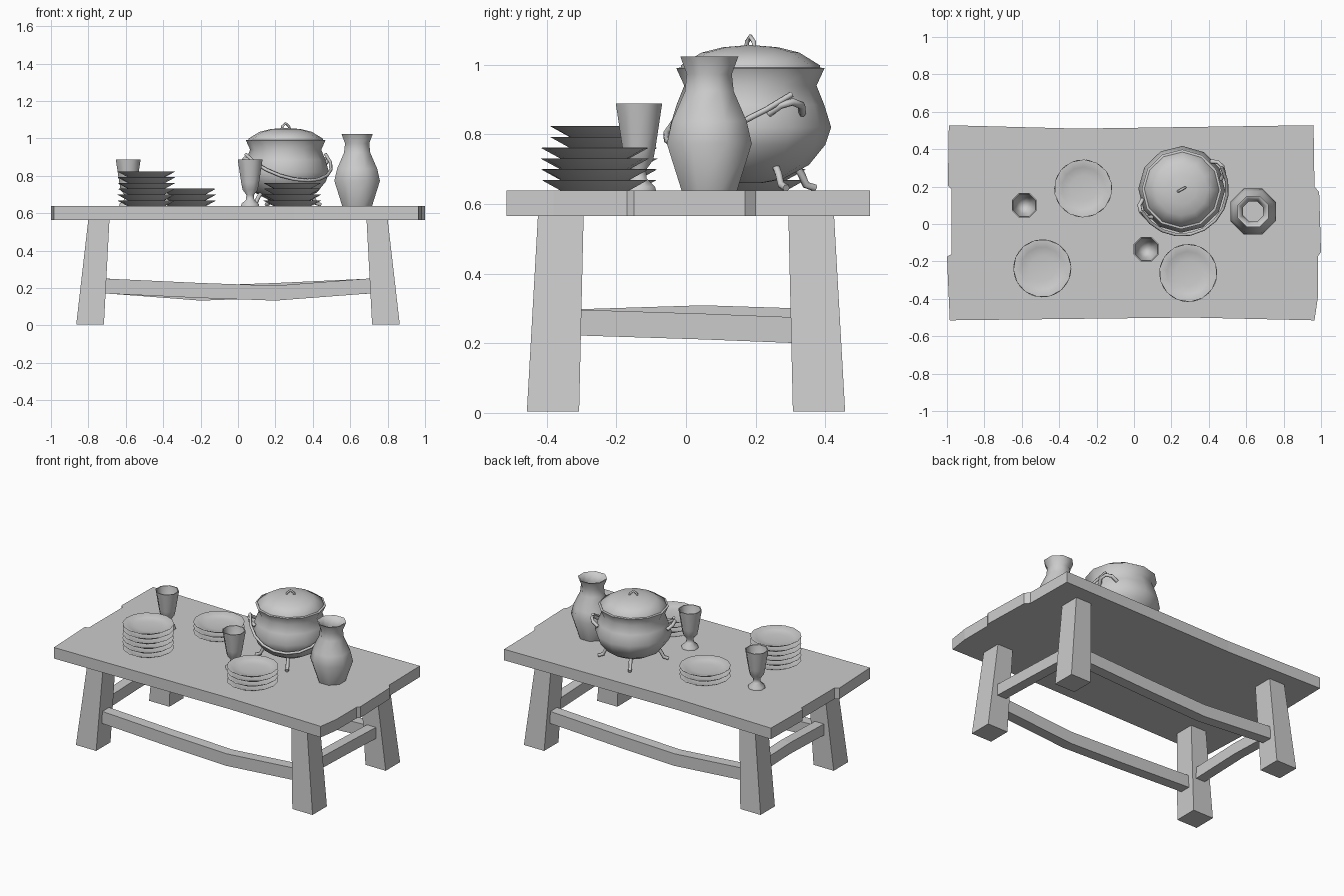
import bpy, bmesh
from math import sin, cos, pi, radians
from mathutils import Vector

cube = bpy.data.objects.get("Cube")
if cube:
    bpy.data.objects.remove(cube, do_unlink=True)

grey = bpy.data.materials.new("plain grey")
grey.use_nodes = True
grey.diffuse_color = (0.6, 0.6, 0.6, 1)
grey.node_tree.nodes["Principled BSDF"].inputs["Base Color"].default_value = (0.6, 0.6, 0.6, 1)

TOP = 0.638  # height of the table surface


def add_object(name, data, location=(0, 0, 0)):
    data.materials.append(grey)
    ob = bpy.data.objects.new(name, data)
    ob.location = location
    bpy.context.collection.objects.link(ob)
    return ob


def add_mesh(name, verts, faces, location=(0, 0, 0), smooth=False):
    bm = bmesh.new()
    vs = [bm.verts.new(v) for v in verts]
    for f in faces:
        bm.faces.new([vs[i] for i in f])
    bmesh.ops.recalc_face_normals(bm, faces=bm.faces)
    me = bpy.data.meshes.new(name)
    bm.to_mesh(me)
    bm.free()
    ob = add_object(name, me, location)
    if smooth:
        bpy.ops.object.select_all(action='DESELECT')
        ob.select_set(True)
        bpy.context.view_layer.objects.active = ob
        bpy.ops.object.shade_smooth_by_angle(angle=radians(58))
    return ob


def loft(name, rings, location=(0, 0, 0), smooth=False):
    """Skin equal-sized closed rings and cap both ends."""
    n = len(rings[0])
    verts = [v for ring in rings for v in ring]
    faces = [(k * n + i, k * n + (i + 1) % n, (k + 1) * n + (i + 1) % n, (k + 1) * n + i)
             for k in range(len(rings) - 1) for i in range(n)]
    last = (len(rings) - 1) * n
    faces += [tuple(reversed(range(n))), tuple(range(last, last + n))]
    return add_mesh(name, verts, faces, location, smooth)


def lathe(name, profile, sides, location, turn=0):
    rings = [[(r * cos(turn + 2 * pi * i / sides), r * sin(turn + 2 * pi * i / sides), z)
              for i in range(sides)] for r, z in profile]
    return loft(name, rings, location, True)


def rect(x0, x1, y0, y1, z):
    return [(x0, y0, z), (x1, y0, z), (x1, y1, z), (x0, y1, z)]


def rod(name, points, radius):
    cu = bpy.data.curves.new(name, 'CURVE')
    cu.dimensions = '3D'
    cu.bevel_depth = radius
    cu.bevel_resolution = 1
    cu.use_fill_caps = True
    sp = cu.splines.new('POLY')
    sp.points.add(len(points) - 1)
    for p, co in zip(sp.points, points):
        p.co = (*co, 1)
    return add_object(name, cu)


# Table top with a roughly hewn outline
outline = [(-0.985, -0.515), (0.3, -0.5), (0.965, -0.515), (0.985, -0.38), (0.985, -0.17),
           (1, -0.15), (0.99, 0.17), (0.965, 0.2), (0.96, 0.528), (-0.3, 0.51),
           (-0.99, 0.528), (-0.995, 0.205), (-0.975, 0.185), (-0.975, -0.16), (-1, -0.175)]
loft("table_top", [[(x, y, z) for x, y in outline] for z in (0.565, TOP)])

# Splayed, tapering legs
for sx, side in ((1, "left"), (-1, "right")):
    for sy, end in ((-1, "front"), (1, "back")):
        loft(f"{end}_{side}_leg",
             [rect(sx * 0.717, sx * 0.865, sy * 0.307, sy * 0.457, 0.004),
              rect(sx * 0.687, sx * 0.8, sy * 0.294, sy * 0.425, 0.57)])

# Sagging long stretchers, the back one turned end for end
for s, end in ((1, "front"), (-1, "back")):
    path = [(-0.74, 0.212), (-0.2, 0.187), (0.2, 0.173), (0.74, 0.214)]
    loft(f"{end}_stretcher",
         [[(s * x, s * -0.375 + dy, z + dz) for dy, dz in
           ((-0.035, -0.04), (0.035, -0.04), (0.035, 0.04), (-0.035, 0.04))] for x, z in path])

# Short stretchers
for s, side in ((1, "left"), (-1, "right")):
    path = [(-0.33, 0.26), (0.05, 0.26 - 0.012 * s), (0.33, 0.25 - 0.013 * s)]
    loft(f"{side}_stretcher",
         [[(s * 0.765 + dx, y, z + dz) for dx, dz in
           ((-0.033, -0.037), (0.033, -0.037), (0.033, 0.037), (-0.033, 0.037))] for y, z in path])

# Stacks of plates
plate = [(0.1, 0), (0.155, 0.03), (0.15, 0.031), (0.115, 0.016), (0.07, 0.009)]
for label, x, y, count in (("right_front", -0.49, -0.237, 6), ("right_back", -0.272, 0.19, 3),
                           ("left_front", 0.29, -0.262, 4)):
    for k in range(count):
        lathe(f"{label}_plate_{k + 1}", plate, 14, (x, y, TOP + 0.031 * k), k * 0.1)

# Goblets
goblet = [(0.053, 0), (0.05, 0.012), (0.024, 0.035), (0.022, 0.06), (0.044, 0.088),
          (0.052, 0.127), (0.072, 0.25), (0.066, 0.25), (0.046, 0.13), (0.02, 0.1)]
for side, x, y in (("right", -0.587, 0.1), ("left", 0.065, -0.135)):
    lathe(f"{side}_goblet", goblet, 8, (x, y, TOP), pi / 8)

# Vase
vase = [(0.086, 0), (0.132, 0.135), (0.116, 0.2), (0.076, 0.285), (0.07, 0.335), (0.09, 0.385),
        (0.08, 0.383), (0.058, 0.335), (0.064, 0.28), (0.1, 0.19), (0.07, 0.02)]
lathe("vase", vase, 8, (0.637, 0.067, TOP), pi / 8)

# Cooking pot and lid
px, py, turn = 0.255, 0.185, radians(29)
pot = [(0.03, 0.66), (0.09, 0.67), (0.168, 0.712), (0.215, 0.77), (0.232, 0.82),
       (0.212, 0.885), (0.19, 0.94), (0.213, 0.99), (0.2, 0.992)]
lathe("pot_body", pot, 12, (px, py, 0), turn)
lid = [(0.2, 0.985), (0.2, 0.998), (0.14, 1.035), (0.08, 1.05), (0.01, 1.056)]
lathe("pot_lid", lid, 12, (px, py, 0), turn)


def around(angle, r, z, offset=0):
    """Point about the pot's axis, shifted sideways by offset."""
    a = turn + angle
    return Vector((px + r * cos(a) - offset * sin(a), py + r * sin(a) + offset * cos(a), z))


# Lid loop
rod("lid_loop", [around(0, r, z) for r, z in
                 ((-0.024, 1.045), (-0.02, 1.065), (0, 1.081), (0.02, 1.065), (0.024, 1.045))], 0.007)

# Four curved feet
for k in range(4):
    rod(f"pot_foot_{k + 1}", [around(k * pi / 2, r, z) for r, z in
                              ((0.145, 0.715), (0.168, 0.685), (0.182, 0.655), (0.212, 0.646))], 0.011)

# Ears on opposite sides
for angle, label in ((0, "left"), (pi, "right")):
    rod(f"{label}_pot_ear", [around(angle, r, z, d) for r, z, d in
                             ((0.208, 0.86, -0.055), (0.24, 0.883, -0.035), (0.25, 0.893, 0),
                              (0.24, 0.883, 0.035), (0.208, 0.86, 0.055))], 0.011)

# Carrying handle lowered against the pot
steps = 10
rod("pot_handle", [around(-pi * i / steps, 0.244, 0.915 - 0.14 * sin(pi * i / steps))
                   for i in range(steps + 1)], 0.009)
